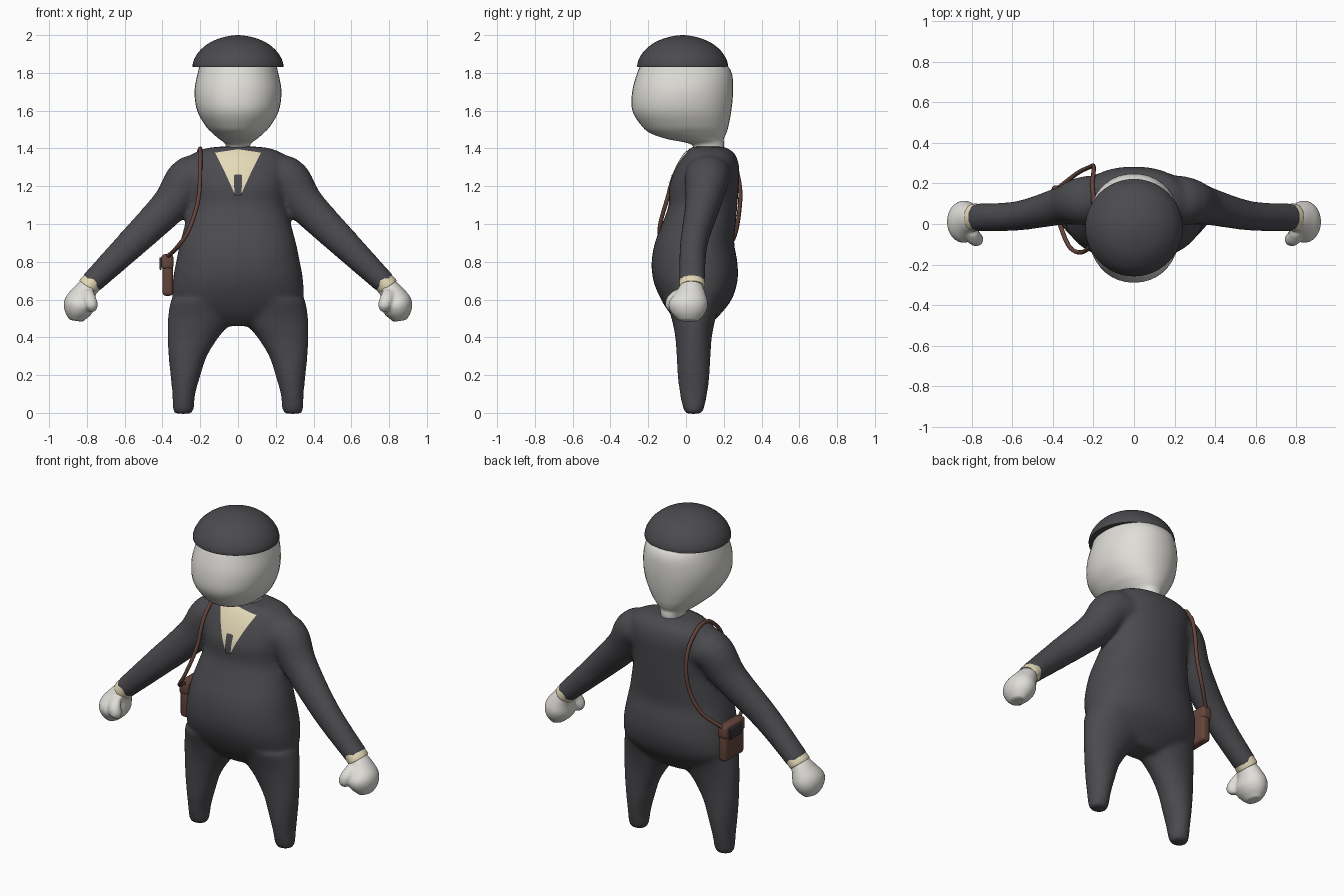
import bpy, bmesh, math
from mathutils import Vector
from mathutils.bvhtree import BVHTree

if "Cube" in bpy.data.objects:
    bpy.data.objects.remove(bpy.data.objects["Cube"])


def material(name, color):
    m = bpy.data.materials.new(name)
    m.use_nodes = True
    m.diffuse_color = (*color, 1)
    m.node_tree.nodes["Principled BSDF"].inputs["Base Color"].default_value = (*color, 1)
    return m


SUIT = material("charcoal", (0.07, 0.068, 0.076))
SKIN = material("pale grey", (0.74, 0.73, 0.69))
CREAM = material("cream", (0.78, 0.70, 0.48))
BROWN = material("brown leather", (0.13, 0.06, 0.045))
BLACK = material("black", (0.035, 0.035, 0.04))


def finish(bm, name, mat, angle=40):
    bmesh.ops.recalc_face_normals(bm, faces=bm.faces)
    mesh = bpy.data.meshes.new(name)
    bm.to_mesh(mesh)
    bm.free()
    ob = bpy.data.objects.new(name, mesh)
    bpy.context.collection.objects.link(ob)
    mesh.materials.append(mat)
    activate(ob)
    bpy.ops.object.shade_smooth_by_angle(angle=math.radians(angle))
    return ob


def activate(ob):
    bpy.ops.object.select_all(action="DESELECT")
    ob.select_set(True)
    bpy.context.view_layer.objects.active = ob


def smooth_path(points, steps=5):
    """Catmull-Rom interpolation of equal-length tuples."""
    p = [Vector(q) for q in points]
    p = [p[0]] + p + [p[-1]]
    out = []
    for a, b, c, d in zip(p, p[1:], p[2:], p[3:]):
        for i in range(steps):
            t = i / steps
            out.append(b + (c - a) * (t / 2) + (a * 2 - b * 5 + c * 4 - d) * (t * t / 2)
                       + (b * 3 - a - c * 3 + d) * (t ** 3 / 2))
    return out + [p[-1]]


def loft(bm, rings, power=2.0, upright=True, sides=40):
    """Closed skin over rings given as (x, y, z, half width, half depth)."""
    rings = smooth_path(rings)
    loops = []
    for i, r in enumerate(rings):
        across = Vector((1, 0, 0))
        if not upright:
            along = Vector(rings[min(i + 1, len(rings) - 1)][:3]) - Vector(rings[max(i - 1, 0)][:3])
            across = Vector((0, 1, 0)).cross(along).normalized()
        loop = []
        for k in range(sides):
            a = 2 * math.pi * k / sides
            c, s = math.cos(a), math.sin(a)
            u = math.copysign(abs(c) ** (2 / power), c) * r[3]
            v = math.copysign(abs(s) ** (2 / power), s) * r[4]
            loop.append(bm.verts.new(Vector(r[:3]) + across * u + Vector((0, v, 0))))
        loops.append(loop)
    for lo, hi in zip(loops, loops[1:]):
        for k in range(sides):
            n = (k + 1) % sides
            bm.faces.new((lo[k], lo[n], hi[n], hi[k]))
    bm.faces.new(loops[0][::-1])
    bm.faces.new(loops[-1])


def fuse(ob, voxel, rounds):
    """Blend overlapping skins into one soft surface."""
    remesh = ob.modifiers.new("Remesh", "REMESH")
    remesh.mode, remesh.voxel_size, remesh.use_smooth_shade = "VOXEL", voxel, True
    soft = ob.modifiers.new("Smooth", "SMOOTH")
    soft.factor, soft.iterations = 0.5, rounds
    activate(ob)
    bpy.ops.object.convert(target="MESH")
    bpy.ops.object.shade_smooth()


# Suit: torso, legs and sleeves blended together
bm = bmesh.new()
torso = [(0.46, 0.10, 0.05, 0.07), (0.52, 0.25, 0.05, 0.13), (0.6, 0.34, 0.055, 0.187),
         (0.7, 0.345, 0.05, 0.223), (0.8, 0.328, 0.045, 0.227), (0.9, 0.307, 0.045, 0.21),
         (1.0, 0.28, 0.068, 0.195), (1.1, 0.255, 0.09, 0.182), (1.2, 0.26, 0.095, 0.184),
         (1.3, 0.27, 0.115, 0.167), (1.37, 0.24, 0.125, 0.135), (1.4, 0.17, 0.12, 0.1),
         (1.41, 0.09, 0.115, 0.08)]
loft(bm, [(0, y, z, w, d) for z, w, y, d in torso], 2.2)
leg = [(-0.005, 0.29, 0.045, 0.04), (0.02, 0.29, 0.057, 0.055), (0.1, 0.287, 0.061, 0.073),
       (0.2, 0.278, 0.08, 0.085), (0.3, 0.266, 0.102, 0.09), (0.4, 0.238, 0.136, 0.097),
       (0.5, 0.198, 0.174, 0.117), (0.6, 0.188, 0.168, 0.15)]
sleeve = [(0.1, 0.12, 1.25, 0.1, 0.12), (0.25, 0.115, 1.245, 0.118, 0.12),
          (0.36, 0.09, 1.1, 0.1, 0.095), (0.575, 0.04, 0.885, 0.08, 0.073),
          (0.785, 0.033, 0.68, 0.06, 0.07)]
for s in (-1, 1):
    loft(bm, [(s * x, 0.04, z, w, d) for z, x, w, d in leg])
    loft(bm, [(s * r[0], *r[1:]) for r in sleeve], upright=False)
suit = finish(bm, "suit", SUIT)
fuse(suit, 0.013, 12)
bm = bmesh.new()
bm.from_mesh(suit.data)
surface = BVHTree.FromBMesh(bm)
bm.free()

# Head with neck
bm = bmesh.new()
head = [(1.36, 0.062, 0.115, 0.08), (1.42, 0.066, 0.115, 0.086), (1.45, 0.1, 0.05, 0.15),
        (1.48, 0.135, 0.013, 0.2), (1.52, 0.172, -0.005, 0.23), (1.6, 0.216, -0.022, 0.262),
        (1.7, 0.23, -0.018, 0.267), (1.8, 0.213, -0.008, 0.25), (1.86, 0.19, -0.015, 0.21),
        (1.92, 0.11, -0.02, 0.12)]
loft(bm, [(0, y, z, w, d) for z, w, y, d in head], 2.15)
finish(bm, "head", SKIN, 60)

# Domed cap
bm = bmesh.new()
dome = [(1.83, 0.24), (1.85, 0.239), (1.88, 0.228), (1.92, 0.2), (1.96, 0.15), (1.985, 0.09),
        (1.997, 0.035), (2.0, 0.002)]
loft(bm, [(0, -0.018, z, r, r) for z, r in dome], sides=48)
finish(bm, "cap", SUIT)

# Hands with thumbs, and shirt cuffs
hand = [(0.77, 0.03, 0.695, 0.045, 0.05), (0.81, 0.025, 0.64, 0.062, 0.075),
        (0.837, 0.012, 0.58, 0.083, 0.104), (0.85, 0.012, 0.53, 0.07, 0.09),
        (0.857, 0.015, 0.487, 0.035, 0.05)]
thumb = [(0.8, -0.03, 0.65, 0.03, 0.03), (0.79, -0.065, 0.61, 0.036, 0.036),
         (0.775, -0.075, 0.565, 0.034, 0.034), (0.77, -0.07, 0.535, 0.015, 0.015)]
cuff = [(0.755, 0.033, 0.709, 0.056, 0.066), (0.789, 0.032, 0.674, 0.058, 0.068),
        (0.796, 0.031, 0.666, 0.054, 0.064)]
for s, side in ((1, "left"), (-1, "right")):
    bm = bmesh.new()
    for part in (hand, thumb):
        loft(bm, [(s * r[0], *r[1:]) for r in part], upright=False, sides=24)
    fuse(finish(bm, side + "_hand", SKIN), 0.008, 4)
    bm = bmesh.new()
    loft(bm, [(s * r[0], *r[1:]) for r in cuff], upright=False)
    finish(bm, side + "_cuff", CREAM)


def chest_plate(name, mat, top, bottom, w_top, w_bottom, lift):
    """Thin panel draped over the front of the suit."""
    bm = bmesh.new()
    rows, cols = 20, 12
    grid = []
    for i in range(rows + 1):
        t = i / rows
        half = w_top + (w_bottom - w_top) * t
        row = []
        for j in range(cols + 1):
            x = half * (2 * j / cols - 1)
            z = top + (bottom - top) * t - 0.15 * abs(x) * (1 - t)
            hit = surface.ray_cast(Vector((x, -1, z)), Vector((0, 1, 0)))
            if hit[0] is None:
                hit = surface.find_nearest(Vector((x, 0, z)))
            row.append(bm.verts.new(hit[0] + hit[1] * lift))
        grid.append(row)
    for a, b in zip(grid, grid[1:]):
        for j in range(cols):
            bm.faces.new((a[j], a[j + 1], b[j + 1], b[j]))
    finish(bm, name, mat, 60)


# Shirt front and tie
chest_plate("shirt_front", CREAM, 1.393, 1.16, 0.12, 0.018, 0.004)
chest_plate("tie", SUIT, 1.26, 1.15, 0.022, 0.018, 0.008)

# Shoulder strap resting on the suit
route = [(-0.37, 0.01, 0.83), (-0.32, -0.11, 0.88), (-0.26, -0.14, 0.97), (-0.21, -0.1, 1.13),
         (-0.2, -0.04, 1.3), (-0.2, 0.1, 1.4), (-0.2, 0.24, 1.33), (-0.2, 0.285, 1.2),
         (-0.22, 0.28, 1.05), (-0.28, 0.25, 0.92), (-0.37, 0.18, 0.83)]
curve = bpy.data.curves.new("strap", "CURVE")
curve.dimensions = "3D"
curve.bevel_depth, curve.bevel_resolution = 0.011, 2
line = curve.splines.new("POLY")
path = smooth_path(route, 6)
line.points.add(len(path) - 1)
for point, p in zip(line.points, path):
    near, normal, _, _ = surface.find_nearest(p)
    if (p - near).dot(normal) < 0.008:
        p = near + normal * 0.008
    point.co = (*p, 1)
strap = bpy.data.objects.new("strap", curve)
bpy.context.collection.objects.link(strap)
curve.materials.append(BROWN)
activate(strap)
bpy.ops.object.convert(target="MESH")
bpy.ops.object.shade_smooth()


def rounded_box(name, mat, center, size, bevel):
    bm = bmesh.new()
    bmesh.ops.create_cube(bm, size=1)
    bmesh.ops.scale(bm, vec=size, verts=bm.verts)
    bmesh.ops.bevel(bm, geom=bm.edges[:], offset=bevel, segments=3, profile=0.5, affect="EDGES")
    bmesh.ops.translate(bm, vec=center, verts=bm.verts)
    finish(bm, name, mat)


# Satchel with flap and clasp
rounded_box("satchel", BROWN, (-0.372, 0.095, 0.725), (0.056, 0.18, 0.21), 0.018)
rounded_box("satchel_flap", BROWN, (-0.374, 0.095, 0.8), (0.064, 0.19, 0.08), 0.018)
rounded_box("satchel_clasp", BLACK, (-0.41, 0.11, 0.79), (0.012, 0.11, 0.065), 0.004)
